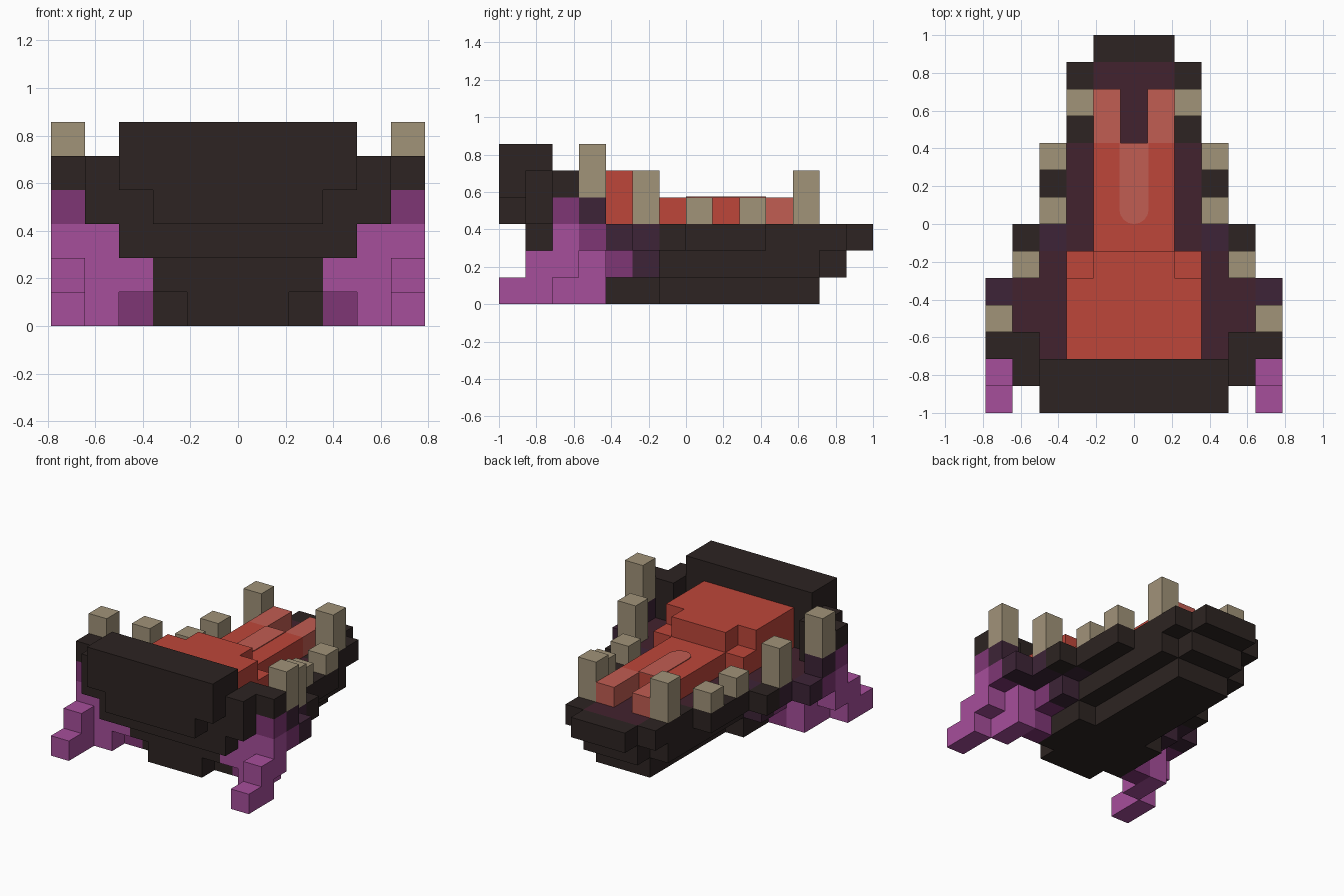
import bpy, bmesh, math

old = bpy.data.objects.get("Cube")
if old:
    bpy.data.objects.remove(old, do_unlink=True)

U = 1 / 7  # size of one block


def linear(c):
    c /= 255
    return c / 12.92 if c <= 0.04045 else ((c + 0.055) / 1.055) ** 2.4


def material(name, rgb):
    m = bpy.data.materials.new(name)
    col = [linear(c) for c in rgb] + [1]
    m.use_nodes = True
    m.diffuse_color = col
    m.node_tree.nodes["Principled BSDF"].inputs["Base Color"].default_value = col
    return m


DARK = material("dark brown", (45, 36, 34))
MAROON = material("maroon", (66, 34, 46))
VIOLET = material("deep violet", (61, 36, 55))
PLUM = material("plum", (127, 54, 117))
PURPLE = material("purple", (166, 78, 155))
RED = material("red", (189, 70, 58))
PINK = material("light red", (193, 93, 82))
BONE = material("bone", (161, 147, 121))


def finish(name, bm, mats):
    me = bpy.data.meshes.new(name)
    bm.to_mesh(me)
    bm.free()
    for m in mats:
        me.materials.append(m)
    ob = bpy.data.objects.new(name, me)
    bpy.context.collection.objects.link(ob)
    return ob


def blocks(name, boxes, mat, top=None):
    """Boxes as inclusive block ranges (x0, x1, y0, y1, z0, z1), x counted from
    the middle block; boxes off the middle are mirrored. top colours upward faces."""
    bm = bmesh.new()
    for x0, x1, y0, y1, z0, z1 in boxes:
        sides = [(x0, x1)] if x0 == -x1 else [(x0, x1), (-x1, -x0)]
        for a, b in sides:
            lo = ((a - .5) * U, y0 * U - 1, z0 * U)
            hi = ((b + .5) * U, (y1 + 1) * U - 1, (z1 + 1) * U)
            vs = bmesh.ops.create_cube(bm, size=1)["verts"]
            for v in vs:
                v.co = [hi[k] if v.co[k] > 0 else lo[k] for k in range(3)]
    bm.normal_update()
    if top:
        for f in bm.faces:
            f.material_index = 1 if f.normal.z > .5 else 0
    return finish(name, bm, [mat, top] if top else [mat])


# Front lip wall and its shoulders
blocks("front_wall", [(-3, 3, 0, 1, 4, 5), (-2, 2, 0, 0, 3, 3),
                      (-3, 3, 1, 1, 2, 3)], DARK)
blocks("wall_shoulders", [(4, 4, 1, 2, 3, 4), (5, 5, 2, 2, 4, 4)], DARK)

# Underside, stepped in towards the ground
blocks("belly", [(-1, 1, 2, 11, 0, 0), (2, 2, 3, 5, 0, 0),
                 (-2, 2, 2, 11, 1, 1), (-1, 1, 12, 12, 1, 1)], DARK)

# Jaw floor with a maroon lining
blocks("jaw_floor", [(-2, 2, 2, 9, 2, 2), (-1, 1, 10, 12, 2, 2)], DARK, MAROON)
blocks("jaw_rim", [(4, 4, 6, 6, 2, 2), (3, 3, 7, 9, 2, 2),
                   (2, 2, 10, 12, 2, 2), (-1, 1, 13, 13, 2, 2)], DARK)
blocks("cheek_lining", [(3, 3, 2, 5, 2, 2), (4, 4, 3, 4, 2, 2)], VIOLET, MAROON)
blocks("cheeks", [(5, 5, 3, 3, 3, 3), (5, 5, 4, 4, 2, 2), (4, 4, 5, 5, 2, 2),
                  (3, 3, 6, 6, 2, 2), (3, 3, 5, 5, 1, 1)], VIOLET)

# Legs: bright feet fading to plum at the joints
blocks("legs", [(5, 5, 0, 1, 0, 0), (5, 5, 1, 2, 1, 1), (4, 5, 2, 2, 2, 2),
                (4, 4, 2, 3, 0, 1), (3, 3, 2, 3, 1, 1)], PURPLE)
blocks("leg_joints", [(5, 5, 2, 2, 3, 3), (5, 5, 3, 3, 2, 2),
                      (3, 3, 4, 4, 1, 1), (3, 3, 3, 3, 0, 0)], PLUM)

# Tongue with a raised root and a forked tip
blocks("tongue", [(-2, 2, 2, 4, 3, 4), (-1, 1, 5, 5, 3, 4),
                  (2, 2, 5, 5, 3, 3), (-1, 1, 6, 9, 3, 3)], RED)
blocks("tongue_tips", [(1, 1, 10, 11, 3, 3)], PINK)

# Thin rounded stripe along the tongue
bm = bmesh.new()
r, z = 0.078, 4 * U
pts = [(r, 3 * U), (-r, 3 * U)]
pts += [(r * math.cos(t), r + r * math.sin(t))
        for t in (math.pi + k * math.pi / 8 for k in range(9))]
face = bm.faces.new([bm.verts.new((x, y, z)) for x, y in pts])
ext = bmesh.ops.extrude_face_region(bm, geom=[face])["geom"]
for v in ext:
    if isinstance(v, bmesh.types.BMVert):
        v.co.z += 0.005
bmesh.ops.recalc_face_normals(bm, faces=bm.faces[:])
finish("tongue_stripe", bm, [PINK])

# Teeth along both sides
blocks("teeth", [(5, 5, 3, 3, 4, 5), (4, 4, 5, 5, 3, 4), (3, 3, 7, 7, 3, 3),
                 (3, 3, 9, 9, 3, 3), (2, 2, 11, 11, 3, 4)], BONE)
